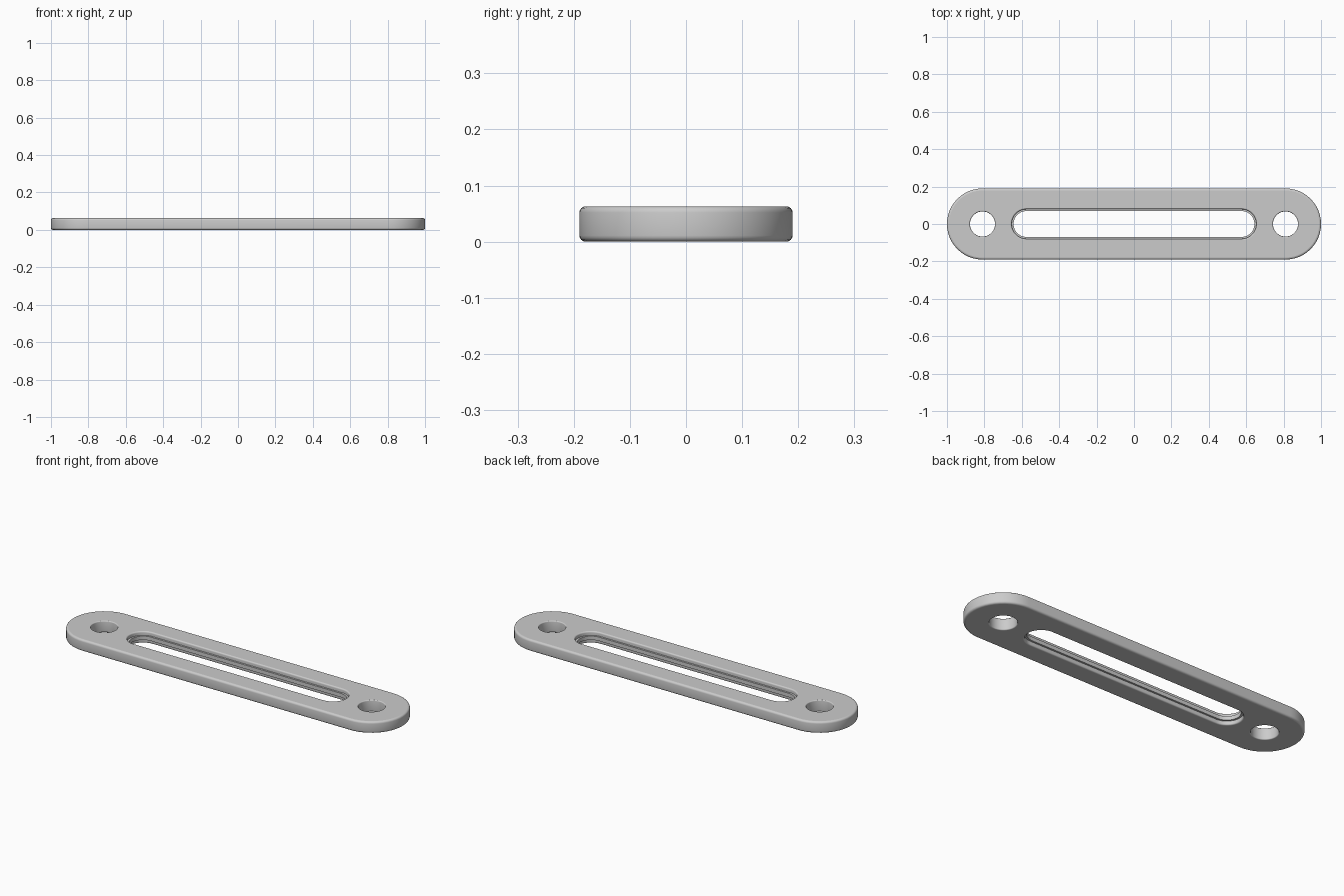
import bpy, bmesh, math

cube = bpy.data.objects.get("Cube")
if cube:
    bpy.data.objects.remove(cube, do_unlink=True)

HEIGHT = 0.063
SEGMENTS = 24  # per half circle

steel = bpy.data.materials.new("light grey metal")
steel.use_nodes = True
grey = (0.6, 0.6, 0.6, 1)
steel.diffuse_color = grey
steel.node_tree.nodes["Principled BSDF"].inputs["Base Color"].default_value = grey

bm = bmesh.new()


def ring(cx, half, radius, z):
    """Closed loop: a stadium, or a circle when half is zero."""
    points = []
    for side in (1, -1):
        for i in range(SEGMENTS + (1 if half else 0)):
            a = math.pi * i / SEGMENTS - side * math.pi / 2
            points.append(bm.verts.new((cx + side * half + radius * math.cos(a),
                                        radius * math.sin(a), z)))
    return points


def edge_loop(verts):
    return [bm.edges.get(pair) or bm.edges.new(pair)
            for pair in zip(verts, verts[1:] + verts[:1])]


def rounded(radius, fillet, direction, middle=()):
    """Wall profile of (radius, z) with rounded rims; direction 1 is an outside wall."""
    arc = [(radius - direction * fillet * (1 - math.sin(t)), fillet * (1 - math.cos(t)))
           for t in (math.pi / 2 * k / 4 for k in range(5))]
    return arc + list(middle) + [(r, HEIGHT - z) for r, z in reversed(arc)]


def wall(cx, half, profile):
    """Loft a profile around a loop and return its bottom and top rims."""
    rings = [ring(cx, half, r, z) for r, z in profile]
    for low, high in zip(rings, rings[1:]):
        n = len(low)
        for i in range(n):
            j = (i + 1) % n
            bm.faces.new((low[i], low[j], high[j], high[i]))
    return edge_loop(rings[0]), edge_loop(rings[-1])


# Outer edge, slot with a raised inner rib, and the two bolt holes
rib = [(0.079, 0.021), (0.069, 0.021), (0.069, 0.042), (0.079, 0.042)]
walls = [wall(0, 0.81, rounded(0.19, 0.011, 1)),
         wall(0, 0.575, rounded(0.079, 0.007, -1, rib))]
walls += [wall(x, 0, rounded(0.067, 0.005, -1)) for x in (-0.81, 0.81)]

# Flat bottom and top around the openings
for rims in zip(*walls):
    bmesh.ops.triangle_fill(bm, edges=[e for rim in rims for e in rim], use_beauty=True)

bmesh.ops.remove_doubles(bm, verts=bm.verts, dist=0.00001)
bmesh.ops.recalc_face_normals(bm, faces=bm.faces)
mesh = bpy.data.meshes.new("slotted_plate")
bm.to_mesh(mesh)
bm.free()
mesh.materials.append(steel)

plate = bpy.data.objects.new("slotted_plate", mesh)
bpy.context.collection.objects.link(plate)
bpy.ops.object.select_all(action="DESELECT")
plate.select_set(True)
bpy.context.view_layer.objects.active = plate
bpy.ops.object.shade_smooth_by_angle(angle=math.radians(40))

# Keep the flat caps crisp
for face in mesh.polygons:
    if abs(face.normal.z) > 0.999:
        face.use_smooth = False
